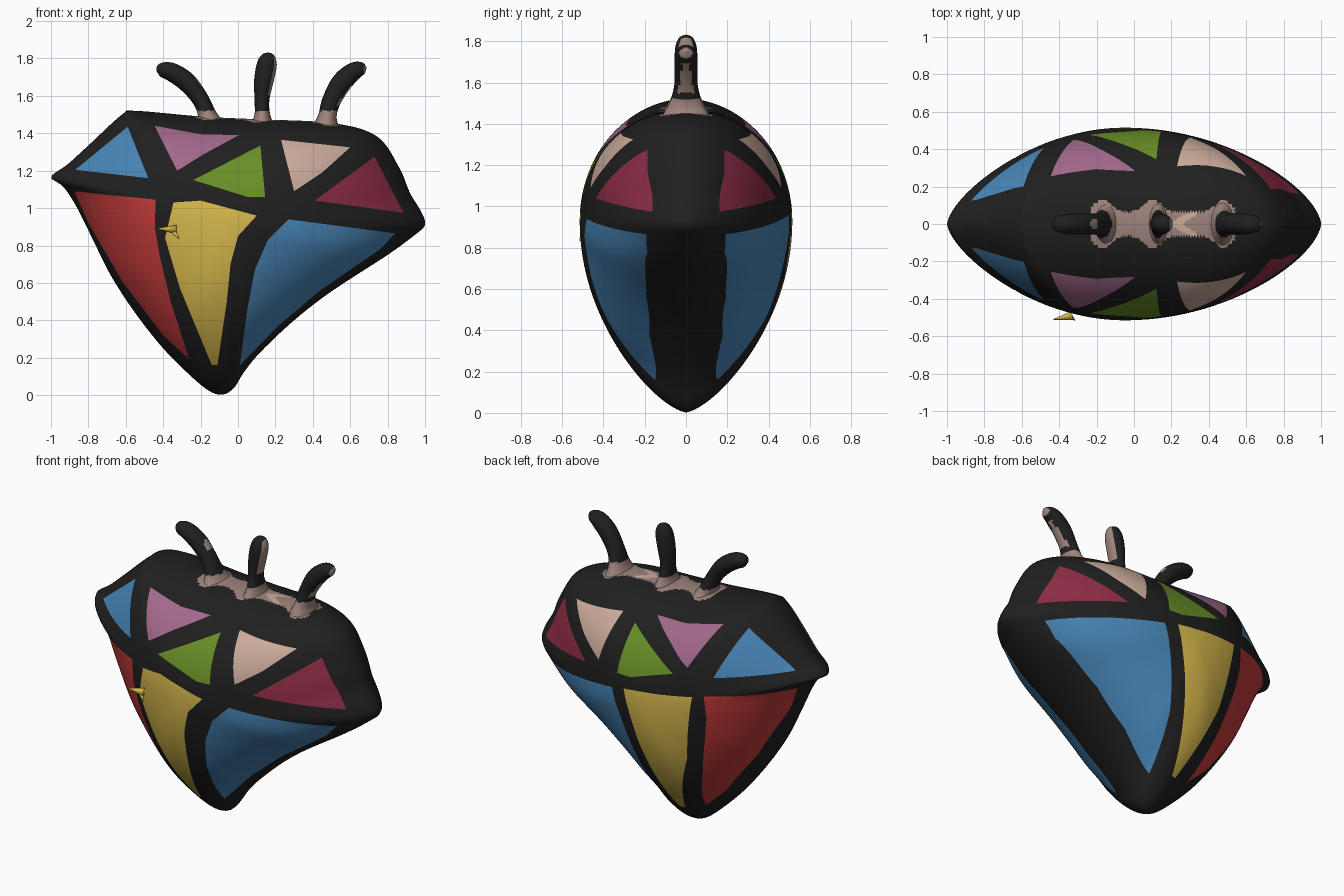
import bpy, bmesh, math
from mathutils import Vector
from mathutils.geometry import delaunay_2d_cdt

cube = bpy.data.objects.get("Cube")
if cube:
    bpy.data.objects.remove(cube, do_unlink=True)

# Colours
COLOURS = {
    "black": (.014, .014, .014), "blue": (.065, .24, .48), "pink": (.36, .14, .26),
    "green": (.14, .28, .02), "peach": (.60, .41, .33), "maroon": (.27, .026, .06),
    "red": (.56, .043, .043), "yellow": (.70, .50, .075), "taupe": (.34, .23, .20)}
NAMES = list(COLOURS)
MATS = []
for name, rgb in COLOURS.items():
    m = bpy.data.materials.new(name)
    m.use_nodes = True
    m.diffuse_color = (*rgb, 1)
    bsdf = m.node_tree.nodes["Principled BSDF"]
    bsdf.inputs["Base Color"].default_value = (*rgb, 1)
    bsdf.inputs["Roughness"].default_value = .7
    MATS.append(m)


def finish(bm, name):
    bmesh.ops.recalc_face_normals(bm, faces=bm.faces)
    for f in bm.faces:
        f.smooth = True
    mesh = bpy.data.meshes.new(name)
    bm.to_mesh(mesh)
    bm.free()
    for m in MATS:
        mesh.materials.append(m)
    ob = bpy.data.objects.new(name, mesh)
    bpy.context.collection.objects.link(ob)


def catmull(pts, steps, closed=False):
    """Smooth a list of tuples of any length."""
    n, out = len(pts), []
    pick = (lambda i: pts[i % n]) if closed else (lambda i: pts[max(0, min(n - 1, i))])
    for i in range(n if closed else n - 1):
        a, b, c, d = (pick(i + k) for k in (-1, 0, 1, 2))
        for s in range(steps):
            t = s / steps
            out.append(tuple(.5 * (2*q + (r - p)*t + (2*p - 5*q + 4*r - s_)*t*t
                                   + (3*q - p - 3*r + s_)*t**3)
                             for p, q, r, s_ in zip(a, b, c, d)))
    if not closed:
        out.append(pts[-1])
    return out


# Body outline: x, z, edge fullness (low is rounder)
OUTLINE = [
    (-1, 1.165, .68), (-.91, 1.235, .65), (-.8, 1.335, .6), (-.62, 1.5, .5), (-.55, 1.52, .5),
    (-.2, 1.49, .5), (.1, 1.475, .5), (.5, 1.455, .5), (.74, 1.385, .55), (.86, 1.22, .6),
    (.92, 1.08, .62), (.98, .98, .66), (1, .91, .66), (.95, .86, .6), (.8, .75, .5),
    (.5, .555, .47), (.3, .4, .47), (.12, .23, .52), (.03, .12, .6), (-.02, .04, .7),
    (-.08, .003, .72), (-.15, .02, .7), (-.25, .1, .6), (-.4, .25, .55), (-.55, .44, .55),
    (-.68, .64, .55), (-.78, .84, .58), (-.865, 1.01, .62), (-.935, 1.115, .66)]
CX, CZ, DEPTH, N = -.05, .93, .515, 320


def smooth(tab, reach):
    return [sum(tab[(i + k) % N] for k in range(-reach, reach + 1)) / (2 * reach + 1)
            for i in range(N)]


# Radius and fullness of the outline by angle
polar = sorted((math.atan2(z - CZ, x - CX) % math.tau, math.hypot(x - CX, z - CZ), q)
               for x, z, q in catmull(OUTLINE, 12, True))
polar = ([(polar[-1][0] - math.tau, *polar[-1][1:])] + polar
         + [(polar[0][0] + math.tau, *polar[0][1:])])
RAD, FULL, k = [], [], 0
for i in range(N):
    a = math.tau * i / N
    while polar[k + 1][0] < a:
        k += 1
    p, q = polar[k], polar[k + 1]
    t = (a - p[0]) / max(q[0] - p[0], 1e-9)
    RAD.append(p[1] + (q[1] - p[1]) * t)
    FULL.append(p[2] + (q[2] - p[2]) * t)
FULL = smooth(FULL, 7)
SOFT = smooth(smooth(RAD, 9), 9)


def half_depth(x, z):
    d = math.hypot(x - CX, z - CZ)
    a = (math.atan2(z - CZ, x - CX) % math.tau) * N / math.tau
    i, t = int(a) % N, a - int(a)
    R, S, Q = (tab[i] + (tab[(i + 1) % N] - tab[i]) * t for tab in (RAD, SOFT, FULL))
    r = d / R
    r = d / (S + (R - S) * min(r, 1) ** 2)
    e = 1 - r * r
    return DEPTH * e ** Q if e > 2e-4 else 0


# Coloured panels in x, z
PANELS = [
    ("blue", [(-.87, 1.205), (-.59, 1.435), (-.48, 1.16)]),
    ("pink", [(-.445, 1.44), (-.2, 1.395), (.005, 1.39), (-.18, 1.29), (-.325, 1.2)]),
    ("green", [(-.24, 1.15), (.12, 1.335), (.145, 1.06), (.05, 1.06)]),
    ("peach", [(.23, 1.365), (.6, 1.325), (.45, 1.19), (.3, 1.09)]),
    ("maroon", [(.41, 1.04), (.73, 1.275), (.885, .975)]),
    ("red", [(-.875, 1.09), (-.44, 1.045), (-.445, .9), (-.42, .75), (-.36, .5),
             (-.26, .19), (-.4, .32), (-.62, .61), (-.8, .92)])]
FRONT = [
    ("yellow", [(-.345, 1.03), (-.2, 1.04), (.1, .96), (0, .85), (-.04, .7), (-.06, .5),
                (-.11, .16), (-.14, .16), (-.31, .57), (-.39, .84)]),
    ("blue", [(.27, .94), (.84, .865), (.76, .78), (.44, .56), (.22, .375), (.01, .16),
              (.05, .46), (.09, .67), (.16, .83)])]
BACK = [
    ("yellow", [(-.37, 1.03), (.09, .98), (.02, .7), (-.04, .45), (-.11, .16), (-.14, .16),
                (-.3, .6)]),
    ("blue", [(.18, .96), (.84, .865), (.76, .78), (.44, .56), (.22, .375), (.01, .16),
              (.05, .46), (.12, .75)])]


def subdivide(poly, step=.02):
    out = []
    for a, b in zip(poly, poly[1:] + poly[:1]):
        a, b = Vector(a), Vector(b)
        n = max(1, round((b - a).length / step))
        out += [a.lerp(b, i / n) for i in range(n)]
    return out


def inside(x, z, poly):
    hit = False
    for (ax, az), (bx, bz) in zip(poly, poly[1:] + poly[:1]):
        if (az > z) != (bz > z) and x < ax + (bx - ax) * (z - az) / (bz - az):
            hit = not hit
    return hit


def add_side(bm, side, panels):
    """Triangulate the outline with the panels cut in, then lift it into a dome."""
    pts, edges, rings = [], [], 44

    def add_loop(loop, constrain):
        start, n = len(pts), len(loop)
        pts.extend(loop)
        if constrain:
            edges.extend((start + i, start + (i + 1) % n) for i in range(n))

    for j in range(rings, 0, -1):
        r = math.sin(math.pi / 2 * j / rings)
        angles = [(i, math.tau * i / N)
                  for i in range(0, N, 1 if r > .7 else 2 if r > .35 else 8)]
        add_loop([Vector((CX + RAD[i] * r * math.cos(a), CZ + RAD[i] * r * math.sin(a)))
                  for i, a in angles], r > .9)
    for _, poly in panels:
        add_loop(subdivide(poly), True)
    vs, _, tris, *_ = delaunay_2d_cdt(pts, edges, [], 1, 1e-5)
    verts = [bm.verts.new((v.x, side * half_depth(v.x, v.y), v.y)) for v in vs]
    for tri in tris:
        f = bm.faces.new([verts[i] for i in tri])
        c = f.calc_center_median()
        for colour, poly in panels:
            if inside(c.x, c.z, poly):
                f.material_index = NAMES.index(colour)


bm = bmesh.new()
add_side(bm, -1, PANELS + FRONT)
add_side(bm, 1, PANELS + BACK)
bmesh.ops.remove_doubles(bm, verts=bm.verts, dist=1e-4)
# Pale saddle along the top ridge, wider at each horn
for f in bm.faces:
    c = f.calc_center_median()
    if c.z > 1.4 and -.23 < c.x < .54:
        width = .065 + sum(.065 * math.exp(-((c.x - x) / .06) ** 2) for x in (-.17, .1, .48))
        if abs(c.y) < width:
            fork = .2 < c.x < .34 and abs(abs(c.y) - (c.x - .22) * .6) < .02
            f.material_index = NAMES.index("peach" if fork else "taupe")
finish(bm, "body")


# Horns: rings of x, z, half width along the bend, half width in y
def horn(name, spine, pale_from):
    bm = bmesh.new()
    path, seg, rings = catmull(spine, 8), 24, []
    for i, (x, z, rx, ry) in enumerate(path):
        a, b = path[max(i - 1, 0)], path[min(i + 1, len(path) - 1)]
        t = Vector((b[0] - a[0], 0, b[1] - a[1])).normalized()
        n = Vector((t.z, 0, -t.x))
        rings.append([bm.verts.new(Vector((x, 0, z)) + n * rx * math.cos(u)
                                   + Vector((0, ry * math.sin(u), 0)))
                      for u in (math.tau * s / seg for s in range(seg))])
    for lo, hi in zip(rings, rings[1:]):
        for s in range(seg):
            bm.faces.new((lo[s], lo[s - 1], hi[s - 1], hi[s]))
    bm.faces.new(rings[0])
    bm.faces.new(rings[-1])
    bmesh.ops.recalc_face_normals(bm, faces=bm.faces)
    for f in bm.faces:
        c = f.calc_center_median()
        pale = c.z < 1.52 or (f.normal.x > .7 and c.z > pale_from)
        f.material_index = NAMES.index("taupe" if pale else "black")
    finish(bm, name)


horn("right_horn", [(-.15, 1.44, .08, .14), (-.165, 1.5, .05, .085), (-.2, 1.58, .045, .058),
                    (-.27, 1.67, .052, .056), (-.35, 1.725, .05, .054), (-.41, 1.74, .038, .042),
                    (-.435, 1.74, .012, .014)], 1.66)
horn("middle_horn", [(.13, 1.43, .07, .13), (.13, 1.5, .042, .085), (.128, 1.58, .04, .056),
                     (.138, 1.68, .052, .056), (.155, 1.77, .053, .052), (.165, 1.815, .035, .035),
                     (.168, 1.83, .01, .01)], 1.6)
horn("left_horn", [(.47, 1.42, .08, .13), (.478, 1.49, .05, .085), (.498, 1.57, .05, .058),
                   (.55, 1.665, .055, .056), (.61, 1.725, .05, .054), (.66, 1.75, .036, .04),
                   (.683, 1.76, .012, .014)], 1.55)


# Small spur on the front yellow panel
def spur(name, start, end, radius):
    bm = bmesh.new()
    bmesh.ops.create_cone(bm, cap_ends=True, segments=12, radius1=radius, radius2=.002,
                          depth=1)
    a, b = Vector(start), Vector(end)
    turn = (b - a).to_track_quat("Z", "Y")
    for v in bm.verts:
        v.co = (a + b) / 2 + turn @ Vector((v.co.x, v.co.y, v.co.z * (b - a).length))
    for f in bm.faces:
        f.material_index = NAMES.index("yellow")
    finish(bm, name)


spur("spur_point", (-.33, -.49, .885), (-.43, -.51, .89), .025)
spur("spur_barb", (-.35, -.49, .885), (-.315, -.515, .835), .018)
